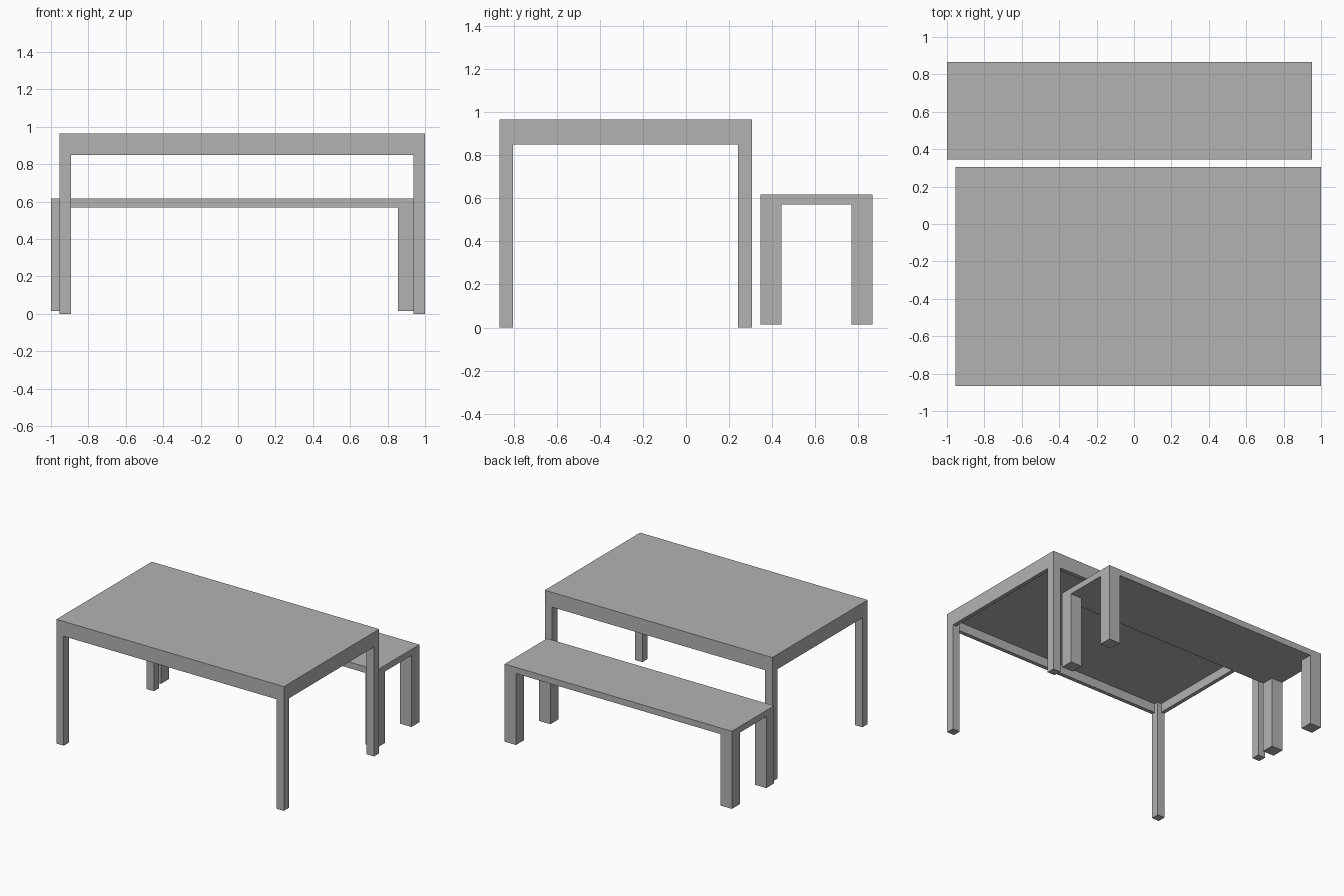
import bpy
import bmesh
from mathutils import Matrix, Vector

cube = bpy.data.objects.get("Cube")
if cube:
    bpy.data.objects.remove(cube, do_unlink=True)

GREY = (0.45, 0.45, 0.45, 1)
grey = bpy.data.materials.new("plain grey")
grey.use_nodes = True
grey.diffuse_color = GREY
grey.node_tree.nodes["Principled BSDF"].inputs["Base Color"].default_value = GREY


def box(name, low, high):
    """Flat-shaded box between two opposite corners."""
    low, high = Vector(low), Vector(high)
    bm = bmesh.new()
    bmesh.ops.create_cube(bm, size=1)
    bmesh.ops.transform(bm, verts=bm.verts, matrix=Matrix.Translation((low + high) / 2)
                        @ Matrix.Diagonal((*(high - low), 1)))
    mesh = bpy.data.meshes.new(name)
    bm.to_mesh(mesh)
    bm.free()
    mesh.materials.append(grey)
    obj = bpy.data.objects.new(name, mesh)
    bpy.context.collection.objects.link(obj)
    return obj


def legs(name, x0, x1, y0, y1, z0, z1, size):
    """Four square legs flush with the corners of a rectangle."""
    for side, x in (("right", x0), ("left", x1 - size)):
        for end, y in (("front", y0), ("back", y1 - size)):
            box(f"{name}_{end}_{side}_leg", (x, y, z0), (x + size, y + size, z1))


# Table: slab, thin apron under its rim, corner legs
x0, x1, y0, y1 = -0.955, 1.0, -0.865, 0.305
top, under, apron, t = 0.965, 0.92, 0.85, 0.03
leg = 0.063
box("table_top", (x0, y0, under), (x1, y1, top))
legs("table", x0, x1, y0, y1, 0, under, leg)
for side, y in (("front", y0), ("back", y1 - t)):
    box(f"table_apron_{side}", (x0 + leg, y, apron), (x1 - leg, y + t, under))
for side, x in (("right", x0), ("left", x1 - t)):
    box(f"table_apron_{side}", (x, y0 + leg, apron), (x + t, y1 - leg, under))

# Bench: plain seat slab on thicker legs, just clear of the ground
x0, x1, y0, y1 = -1.0, 0.953, 0.345, 0.865
box("bench_seat", (x0, y0, 0.57), (x1, y1, 0.618))
legs("bench", x0, x1, y0, y1, 0.015, 0.57, 0.097)
